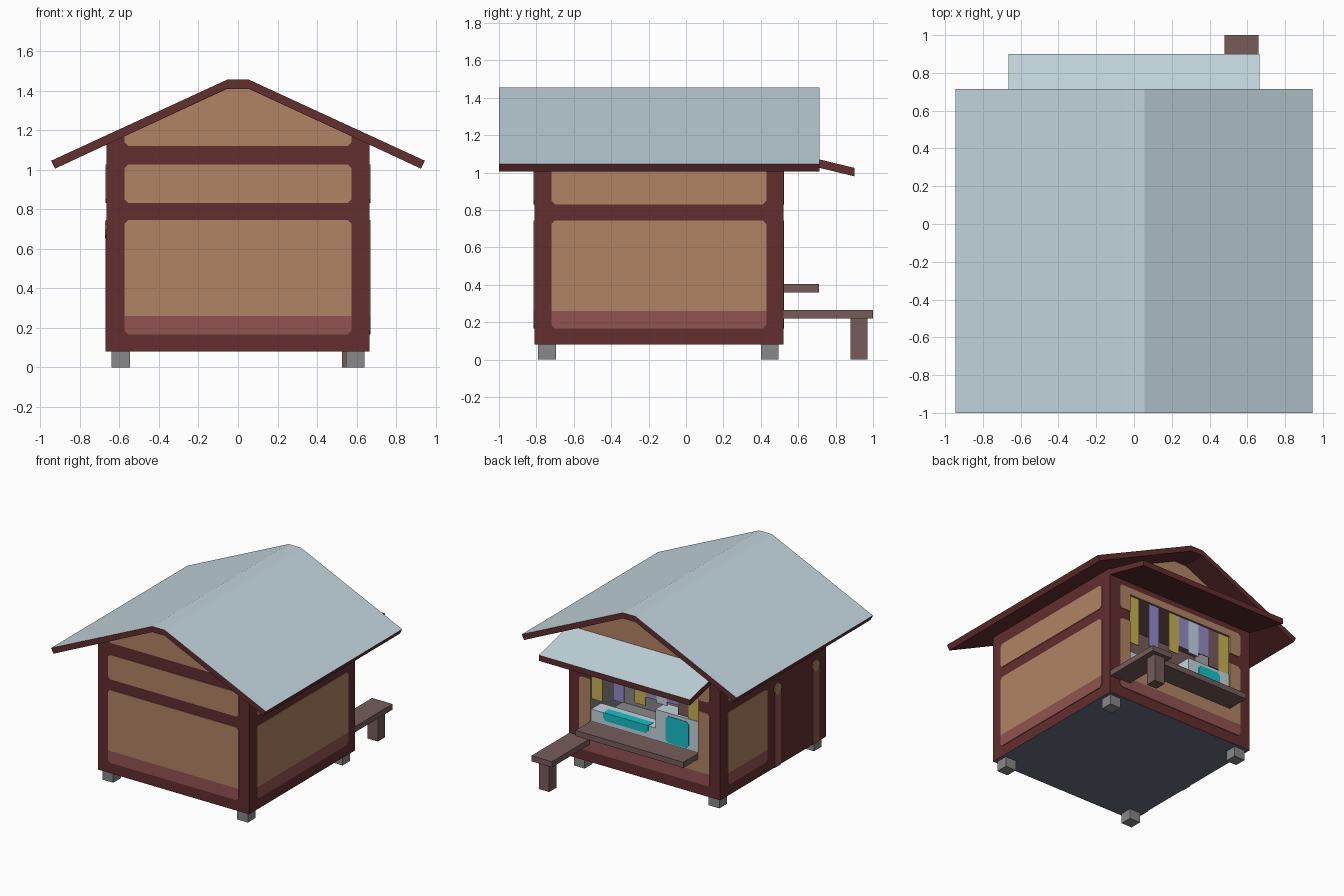
import bpy, bmesh, math

if "Cube" in bpy.data.objects:
    bpy.data.objects.remove(bpy.data.objects["Cube"])


def material(name, r, g, b):
    lin = lambda c: (c / 255 / 12.92) if c < 11 else ((c / 255 + 0.055) / 1.055) ** 2.4
    m = bpy.data.materials.new(name)
    m.diffuse_color = (lin(r), lin(g), lin(b), 1)
    m.use_nodes = True
    m.node_tree.nodes["Principled BSDF"].inputs["Base Color"].default_value = m.diffuse_color
    return m


RED = material("dark red timber", 98, 46, 47)
TAN = material("tan panel", 176, 132, 101)
BAND = material("red brown skirting", 145, 84, 81)
PALE = material("pale blue sheet", 194, 213, 221)
GREY = material("grey stone", 136, 136, 137)
BROWN = material("bench brown", 118, 92, 90)
TEAL = material("teal glass", 20, 192, 202)
YELLOW = material("yellow cloth", 200, 178, 80)
PURPLE = material("purple cloth", 148, 138, 204)
SLATE = material("slate floor", 104, 113, 131)


def prism(name, pts, axis, lo, hi, mats, rule=None):
    """Extrude a 2D outline along an axis; rule(face) picks the material slot."""
    place = {'x': lambda u, v, t: (t, u, v),
             'y': lambda u, v, t: (u, t, v),
             'z': lambda u, v, t: (u, v, t)}[axis]
    bm = bmesh.new()
    a = [bm.verts.new(place(u, v, lo)) for u, v in pts]
    b = [bm.verts.new(place(u, v, hi)) for u, v in pts]
    bm.faces.new(a)
    bm.faces.new(b)
    for i in range(len(pts)):
        j = (i + 1) % len(pts)
        bm.faces.new((a[i], a[j], b[j], b[i]))
    bmesh.ops.recalc_face_normals(bm, faces=bm.faces)
    bm.normal_update()
    if rule:
        for f in bm.faces:
            f.material_index = rule(f)
    me = bpy.data.meshes.new(name)
    bm.to_mesh(me)
    bm.free()
    for m in mats:
        me.materials.append(m)
    ob = bpy.data.objects.new(name, me)
    bpy.context.collection.objects.link(ob)
    return ob


def box(name, x, y, z, mats, rule=None):
    rect = [(x[0], y[0]), (x[1], y[0]), (x[1], y[1]), (x[0], y[1])]
    return prism(name, rect, 'z', z[0], z[1], mats, rule)


def outline(u0, u1, v0, v1, low=True, high=True, c=0.02):
    """Rectangle with clipped lower and/or upper corners."""
    bot = [(u0, v0 + c), (u0 + c, v0), (u1 - c, v0), (u1, v0 + c)] if low else [(u0, v0), (u1, v0)]
    top = [(u1, v1 - c), (u1 - c, v1), (u0 + c, v1), (u0, v1 - c)] if high else [(u1, v1), (u0, v1)]
    return bot + top


def mirrored(half):
    return half + [(-x, z) for x, z in reversed(half)]


def cut(ob, cutter):
    m = ob.modifiers.new("opening", 'BOOLEAN')
    m.operation = 'DIFFERENCE'
    m.solver = 'EXACT'
    m.object = cutter


T = 0.005                    # panel plate thickness
W, Y0, Y1 = 0.665, -0.81, 0.52

# Hut body with gable ends, slate underside
body = prism("hut_body", mirrored([(W, 0.08), (W, 1.129), (0.055, 1.41)]), 'y', Y0, Y1,
             [RED, SLATE, GREY, BROWN], lambda f: 1 if f.normal.z < -0.9 else 0)

# Serving opening: brown ceiling, grey sides and floor
cutter = box("opening_cutter", (-0.475, 0.475), (0.12, 0.6), (0.405, 0.97),
             [RED, SLATE, GREY, BROWN], lambda f: 3 if f.normal.z > 0.9 else 2)
cutter.hide_render = True
cutter.hide_viewport = False
cutter.display_type = 'WIRE'
cut(body, cutter)
box("upper_interior_wall", (-0.475, 0.475), (0.115, 0.128), (0.72, 0.97), [BROWN])


# Wall panels
def wall_panels(side, axis, lo, hi, low_span, high_span):
    parts = [
        prism(side + "_skirting", outline(*low_span, 0.165, 0.26, high=False), axis, lo, hi, [BAND]),
        prism(side + "_panel", outline(*low_span, 0.26, 0.745, low=False), axis, lo, hi, [TAN]),
        prism(side + "_upper_panel", outline(*high_span, 0.83, 1.025), axis, lo, hi, [TAN])]
    return parts


FX, SY = (-0.575, 0.575), (-0.72, 0.43)
wall_panels("front", 'y', Y0 - T, Y0, FX, FX)
for p in wall_panels("back", 'y', Y1, Y1 + T, FX, FX)[1:]:
    cut(p, cutter)
wall_panels("right", 'x', W, W + T, SY, SY)
wall_panels("left", 'x', -W - T, -W, (-0.07, 0.43), SY)

gable = mirrored([(0.555, 1.12), (0.575, 1.14), (0.575, 1.168), (0.055, 1.408)])
prism("front_gable_panel", gable, 'y', Y0 - T, Y0, [TAN])
prism("back_gable_panel", gable, 'y', Y1, Y1 + T, [TAN])

# Door jambs with round tops on the left wall
for i, y in enumerate((-0.2, -0.68)):
    prism(f"door_jamb_{i}", outline(y - 0.04, y + 0.04, 0.08, 0.66, False, False),
          'x', -W - T, -W, [BAND])
    knob = [(y + 0.045 * math.cos(k * math.pi / 5), 0.695 + 0.045 * math.sin(k * math.pi / 5))
            for k in range(10)]
    prism(f"door_jamb_cap_{i}", knob, 'x', -W - 0.008, -W, [TAN])

# Roof and awning: pale on top, red elsewhere
top_pale = lambda f: 1 if f.normal.z > 0.3 else 0
prism("roof", mirrored([(0.055, 1.41), (0.925, 1.005), (0.945, 1.045), (0.055, 1.455)]),
      'y', -1.0, 0.715, [RED, PALE], top_pale)
prism("awning", [(0.52, 1.117), (0.9, 1.025), (0.9, 0.98), (0.52, 1.072)],
      'x', -W, W, [RED, PALE], top_pale)

# Stone feet
for sx in (-1, 1):
    for y in (-0.79, 0.4):
        x = sorted((sx * 0.545, sx * 0.64))
        box("foot", x, (y, y + 0.095), (0, 0.08), [GREY])

# Counter and bench
box("counter", (-0.475, 0.475), (0.52, 0.71), (0.36, 0.405), [BROWN])
box("bench", (0.48, 0.66), (0.52, 1.0), (0.22, 0.265), [BROWN])
box("bench_leg", (0.525, 0.615), (0.88, 0.97), (0, 0.22), [BROWN])

# Display cases with teal fronts
box("low_case", (-0.09, 0.474), (0.39, 0.515), (0.405, 0.5), [PALE])
box("tall_case", (-0.474, -0.09), (0.39, 0.515), (0.405, 0.65), [PALE])
prism("low_case_glass", outline(-0.03, 0.365, 0.44, 0.502, high=False), 'y', 0.514, 0.519, [TEAL])
prism("low_case_top_glass", outline(-0.03, 0.365, 0.45, 0.519, low=False), 'z', 0.499, 0.504, [TEAL])
prism("tall_case_glass", outline(-0.385, -0.185, 0.415, 0.625), 'y', 0.514, 0.519, [TEAL])

# Hanging cloth strips in the opening
cloths = [(0, YELLOW, 0.58), (2, PURPLE, 0.62), (4, YELLOW, 0.65), (5, PURPLE, 0.72),
          (6, PALE, 0.7), (7, PURPLE, 0.73), (8, BROWN, 0.66), (9, YELLOW, 0.65)]
for i, mat, z in cloths:
    x = 0.475 - 0.095 * i
    box(f"cloth_strip_{i}", (x - 0.095, x), (0.503, 0.509), (z, 0.97), [mat])
